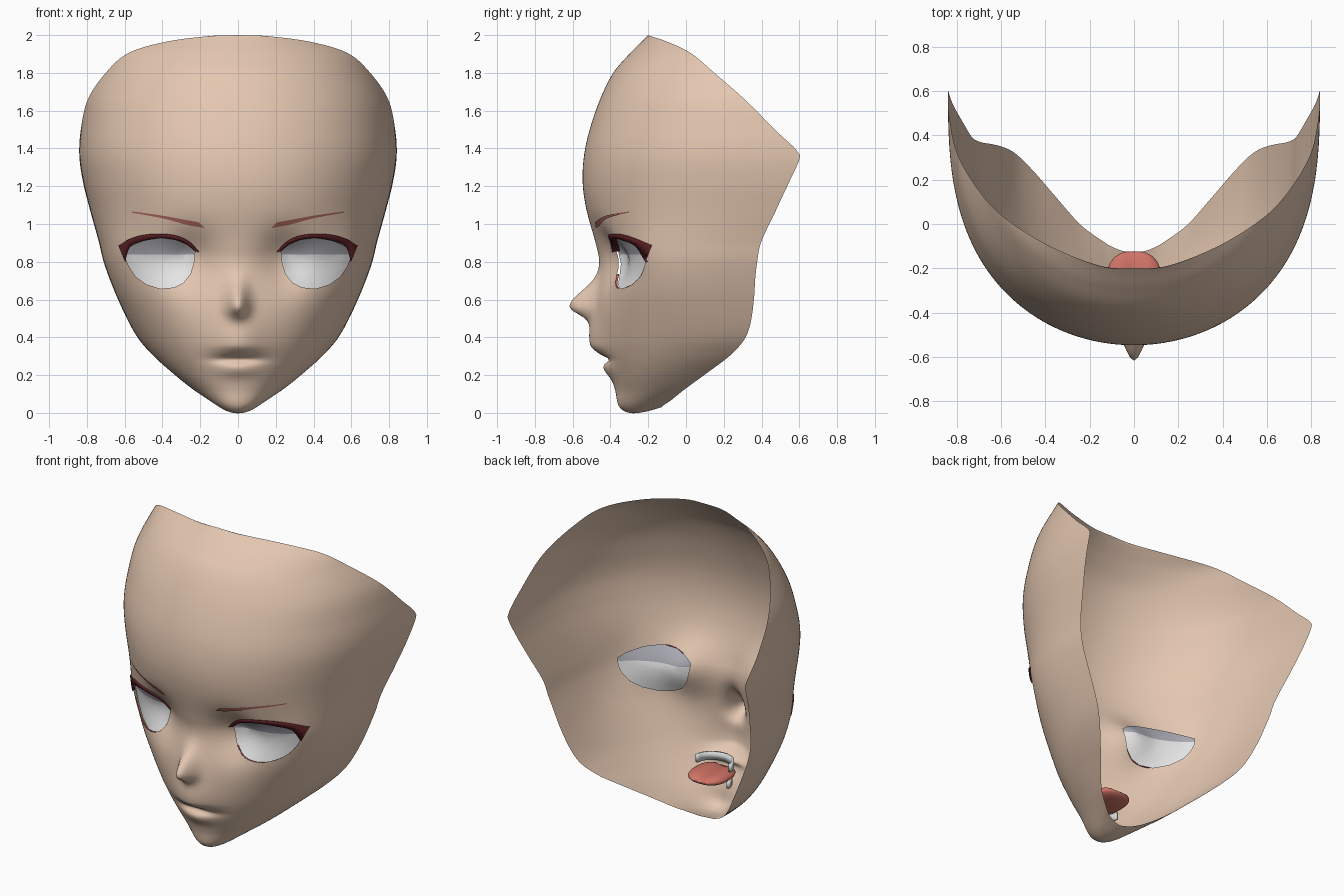
import bpy, bmesh, math
from mathutils import Vector
from mathutils.bvhtree import BVHTree

if "Cube" in bpy.data.objects:
    bpy.data.objects.remove(bpy.data.objects["Cube"])


def material(name, rgb):
    m = bpy.data.materials.new(name)
    m.diffuse_color = (*rgb, 1)
    m.use_nodes = True
    m.node_tree.nodes["Principled BSDF"].inputs["Base Color"].default_value = m.diffuse_color
    return m


SKIN = material("skin", (0.78, 0.575, 0.44))
WHITE = material("eye_white", (0.80, 0.80, 0.81))
SHADE = material("eye_shade", (0.40, 0.40, 0.45))
LASH = material("lash_dark_red", (0.09, 0.012, 0.016))
BROW = material("brow_brown", (0.42, 0.14, 0.11))
LID = material("lid_red", (0.50, 0.09, 0.08))
TONGUE = material("tongue_red", (0.62, 0.17, 0.13))
TEETH = material("teeth_white", (0.68, 0.70, 0.69))


def spline(pts, steps):
    """Catmull-Rom through tuples of any length."""
    out = []
    for i in range(len(pts) - 1):
        p0, p1, p2, p3 = (pts[max(0, min(len(pts) - 1, i + k))] for k in (-1, 0, 1, 2))
        for s in range(steps):
            t = s / steps
            out.append(tuple(0.5 * (2 * b + (c - a) * t + (2 * a - 5 * b + 4 * c - d) * t * t
                                    + (3 * b - a - 3 * c + d) * t ** 3)
                             for a, b, c, d in zip(p0, p1, p2, p3)))
    return out + [tuple(pts[-1])]


def grid(bm, rows):
    vs = [[bm.verts.new(p) for p in r] for r in rows]
    for a, b in zip(vs, vs[1:]):
        for j in range(len(a) - 1):
            bm.faces.new((a[j], a[j + 1], b[j + 1], b[j]))


def finish(name, bm, mats, mirror=True):
    for f in bm.faces:
        f.smooth = True
    me = bpy.data.meshes.new(name)
    bm.to_mesh(me)
    bm.free()
    for m in mats:
        me.materials.append(m)
    ob = bpy.data.objects.new(name, me)
    bpy.context.collection.objects.link(ob)
    if mirror:
        mod = ob.modifiers.new("mirror", 'MIRROR')
        mod.merge_threshold = 0.0005
    return ob


# Face shell: each row runs from the centre line to the open edge
# (centre y, centre z, edge x, edge y, edge z, roundness)
ROWS = [(-.13, .03, 0, -.13, .03, 2), (-.22, .005, .05, -.122, .038, 2),
        (-.30, 0, .095, -.105, .05, 2.2), (-.355, .035, .145, -.075, .07, 2.4),
        (-.375, .12, .245, 0, .13, 2.4), (-.40, .2, .36, .13, .225, 2.4),
        (-.435, .3, .46, .245, .315, 2.45), (-.46, .42, .545, .325, .42, 2.6),
        (-.47, .6, .635, .365, .6, 3.0), (-.458, .78, .705, .385, .78, 3.3),
        (-.48, .9, .738, .405, .91, 3.3), (-.528, 1.08, .785, .48, 1.08, 3.1),
        (-.547, 1.22, .82, .545, 1.22, 2.95), (-.54, 1.36, .84, .605, 1.36, 2.9),
        (-.51, 1.5, .832, .47, 1.5, 2.85), (-.455, 1.66, .795, .31, 1.66, 2.8),
        (-.385, 1.8, .70, .15, 1.8, 2.75), (-.30, 1.9, .58, .025, 1.905, 2.7),
        (-.235, 1.965, .38, -.10, 1.965, 2.6), (-.205, 1.995, .15, -.19, 1.995, 2.6),
        (-.2, 2, 0, -.2, 2, 2.6)]
CORNER = 13  # row with the sharp corner of the open edge
# Features: x, z, width, spread up, spread down, height
BUMPS = [(0, .565, .038, .08, .04, .128),    # nose
         (0, .36, .095, .14, .035, .057),    # upper lip
         (0, .283, .08, .014, .014, -.033),  # mouth line
         (0, .23, .08, .03, .03, .023),      # lower lip
         (.25, .83, .09, .09, .13, -.075),   # eye socket
         (.62, .84, .07, .12, .14, .025)]    # outer eye corner
COLS = 56


def face_point(row, t):
    """Oval section, trimmed where it meets the open edge."""
    yc, zc, xe, ye, ze, n = row
    k = min(1, max(0, (zc - .6) / .6))
    deep = ye + (.62 - ye) * k * k * (3 - 2 * k)
    size = deep - yc
    c_end = min(1, max(0, (deep - ye) / size)) if size > 1e-6 else 0
    a_end = math.acos(c_end ** (n / 2))
    c = max(0, math.cos(a_end * t)) ** (2 / n)
    x = max(0, xe) * math.sin(a_end * t) / max(math.sin(a_end), 1e-6)
    y = deep - size * c
    z = zc + (ze - zc) * (1 - c) / max(1 - c_end, 1e-6)
    for bx, bz, w, up, down, h in BUMPS:
        d = up if z > bz else down
        y -= h * math.exp(-((x - bx) / w) ** 2 / 2 - ((z - bz) / d) ** 2 / 2)
    return x, y, z


bm = bmesh.new()
edge = spline(ROWS[:CORNER + 1], 10) + spline(ROWS[CORNER:], 10)[1:]
rows = [r[:3] + (e[3],) + r[4:] for r, e in zip(spline(ROWS, 10), edge)]
grid(bm, [[face_point(r, j / COLS) for j in range(COLS + 1)] for r in rows])
bmesh.ops.remove_doubles(bm, verts=bm.verts, dist=0.00005)
surface = BVHTree.FromBMesh(bm)


def on_face(x, z, off=0.0):
    hit = surface.ray_cast(Vector((x, -3, z)), Vector((0, 1, 0)))[0]
    return Vector((x, (hit.y if hit else -0.2) + off, z))


# Eye openings: cut a convex outline out of the shell
EYE_TOP = [(.228, .855), (.27, .89), (.33, .915), (.41, .925), (.50, .91), (.57, .88), (.60, .855)]
EYE_LOW = [(.60, .855), (.592, .81), (.575, .77), (.54, .72), (.485, .68), (.41, .657), (.34, .664),
           (.29, .688), (.252, .735), (.235, .79), (.228, .855)]
outline = EYE_TOP[:-1] + EYE_LOW[:-1]
mid = Vector((.41, 0, .80))


def inside_faces(planes):
    found = []
    for f in bm.faces:
        c = f.calc_center_median()
        if .1 < c.x < .72 and .55 < c.z < 1.05 and c.y < .2 and \
                all((c - co).dot(no) < 0 for co, no in planes):
            found.append(f)
    return found


planes = []
for (x0, z0), (x1, z1) in zip(outline, outline[1:] + outline[:1]):
    co, no = Vector((x0, 0, z0)), Vector((z1 - z0, 0, x0 - x1)).normalized()
    if (mid - co).dot(no) > 0:
        no = -no
    fs = inside_faces(planes)
    geom = list({e for f in fs for e in f.edges}) + list({v for f in fs for v in f.verts}) + fs
    bmesh.ops.bisect_plane(bm, geom=geom, dist=1e-5, plane_co=co, plane_no=no)
    planes.append((co, no))
bmesh.ops.delete(bm, geom=inside_faces(planes), context='FACES')
finish("face_shell", bm, [SKIN])

# Eyeballs: shallow bowls behind the openings, shaded along the top
bm = bmesh.new()
rings = []
for k in range(7):
    r = 1.07 * k / 6
    ring = [on_face(mid.x + (x - mid.x) * r, mid.z + (z - mid.z) * r, .022 + .025 * (1 - r * r))
            for x, z in outline]
    rings.append(ring + ring[:1])
grid(bm, rings)
bmesh.ops.remove_doubles(bm, verts=bm.verts, dist=0.0001)
bmesh.ops.bisect_plane(bm, geom=bm.verts[:] + bm.edges[:] + bm.faces[:], dist=1e-5,
                       plane_co=(0, 0, .838), plane_no=(0, 0, 1))
for f in bm.faces:
    f.material_index = int(f.calc_center_median().z > .838)
finish("eyeball", bm, [WHITE, SHADE])


# Strips laid on the face: rows of (points, offset)
def strip(name, mat, *rows):
    b = bmesh.new()
    grid(b, [[on_face(x, z, off) for x, z in spline(pts, 4)] for pts, off in rows])
    return finish(name, b, [mat])


LASH_LOW = EYE_TOP[:-1] + [(.597, .80)]
LASH_HIGH = [(.205, .852), (.255, .905), (.325, .938), (.41, .948), (.50, .942), (.575, .92), (.632, .885)]
strip("upper_lash", LASH, (LASH_LOW, .018), (LASH_LOW, -.012), (LASH_HIGH, -.012), (LASH_HIGH, -.003))
strip("lower_lid", LID, (EYE_LOW[2:-2], -.001), (EYE_LOW[2:-2], .010))
strip("eyebrow", BROW,
      ([(.175, .978), (.27, .995), (.40, 1.030), (.56, 1.060)], -.007),
      ([(.205, 1.008), (.28, 1.022), (.41, 1.046), (.56, 1.066)], -.007))

# Tongue: flattened, squared at the back, with a shallow centre groove
bm = bmesh.new()
bmesh.ops.create_uvsphere(bm, u_segments=32, v_segments=14, radius=1)
for v in bm.verts:
    x, y, z = v.co
    groove = .015 * math.exp(-(x / .25) ** 2) if z > 0 else 0
    v.co = (math.copysign(abs(x) ** .8, x) * .125,
            -.26 + math.copysign(abs(y) ** .8, y) * .137, .25 + z * .036 - groove)
finish("tongue", bm, [TONGUE], mirror=False)

# Teeth: curved bands above and below the tongue
for name, z0, z1, w in (("upper_teeth", .285, .335, .11), ("lower_teeth", .175, .22, .095)):
    bm = bmesh.new()
    arc = [math.pi / 2 * (k / 8 - 1) for k in range(17)]
    grid(bm, [[(w * math.sin(a), -.275 - .10 * math.cos(a), z) for a in arc] for z in (z0, z1)])
    ob = finish(name, bm, [TEETH], mirror=False)
    ob.modifiers.new("thickness", 'SOLIDIFY').thickness = -.015
